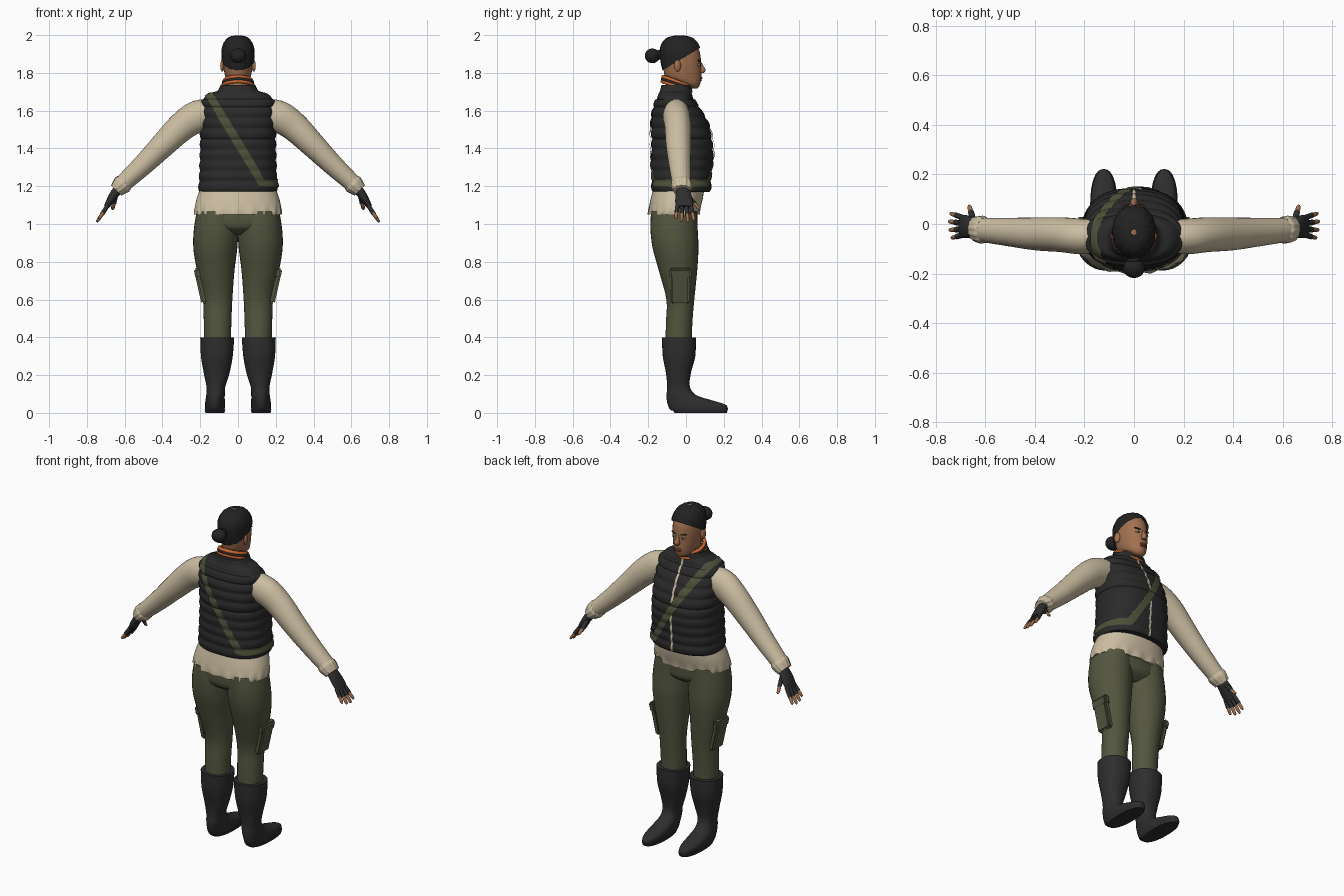
import bpy
import bmesh
from math import sin, cos, pi, copysign, radians
from mathutils import Vector, Matrix

cube = bpy.data.objects.get("Cube")
if cube:
    bpy.data.objects.remove(cube, do_unlink=True)


def material(name, rgb):
    mat = bpy.data.materials.new(name)
    mat.use_nodes = True
    color = (*rgb, 1)
    mat.diffuse_color = color
    mat.node_tree.nodes["Principled BSDF"].inputs["Base Color"].default_value = color
    return mat


VEST = material("charcoal quilt", (.023, .023, .024))
BOOT = material("black rubber", (.027, .027, .027))
HAIR = material("black hair", (.017, .016, .017))
SHIRT = material("cream cloth", (.60, .51, .36))
PANTS = material("olive cloth", (.087, .092, .05))
STRAP = material("olive webbing", (.075, .08, .042))
SKIN = material("skin", (.36, .165, .08))
SCARF = material("orange knit", (.62, .14, .03))
LIPS = material("lips", (.23, .075, .045))
EYES = material("eye white", (.55, .48, .42))


def finish(name, bm, mat, angle=45):
    bmesh.ops.recalc_face_normals(bm, faces=bm.faces)
    mesh = bpy.data.meshes.new(name)
    bm.to_mesh(mesh)
    bm.free()
    mesh.materials.append(mat)
    mesh.shade_smooth()
    mesh.set_sharp_from_angle(angle=radians(angle))
    obj = bpy.data.objects.new(name, mesh)
    bpy.context.collection.objects.link(obj)
    return obj


def resample(stations, steps):
    """Smooth curve through the stations, all components at once."""
    last = len(stations) - 1
    out = []
    for i in range(last):
        p0, p1 = stations[max(i - 1, 0)], stations[i]
        p2, p3 = stations[i + 1], stations[min(i + 2, last)]
        for s in range(steps):
            t = s / steps
            out.append([b + .5 * t * (c - a + t * (2 * a - 5 * b + 4 * c - d
                        + t * (3 * (b - c) + d - a)))
                        for a, b, c, d in zip(p0, p1, p2, p3)])
    return out + [list(stations[last])]


def loft(name, stations, mat, steps=5, sides=32, power=2.0, along=False,
         grow=0, bulge=None, cuts=(), capped=True):
    """Skin oval rings (x, y, z, radius_u, radius_v); level, or square to the path."""
    rows = resample(stations, steps)
    centers = [Vector(r[:3]) for r in rows]
    bm = bmesh.new()
    rings = []
    for i, row in enumerate(rows):
        u, v = Vector((1, 0, 0)), Vector((0, 1, 0))
        if along:
            u = v
            tangent = centers[min(i + 1, len(rows) - 1)] - centers[max(i - 1, 0)]
            v = tangent.cross(u).normalized()
        ring = []
        for k in range(sides):
            a = 2 * pi * k / sides
            extra = grow + (bulge(row[2], a) if bulge else 0)
            cu, cv = (copysign(abs(f) ** (2 / power), f) for f in (cos(a), sin(a)))
            ring.append(bm.verts.new(centers[i] + u * cu * (row[3] + extra)
                                     + v * cv * (row[4] + extra)))
        rings.append(ring)
    for low, high in zip(rings, rings[1:]):
        for k in range(sides):
            n = (k + 1) % sides
            bm.faces.new((low[k], low[n], high[n], high[k]))
    if capped:
        bm.faces.new(rings[0])
        bm.faces.new(rings[-1])
    for co, normal in cuts:
        bmesh.ops.bisect_plane(bm, geom=bm.verts[:] + bm.edges[:] + bm.faces[:],
                               plane_co=co, plane_no=normal, clear_outer=True)
    return finish(name, bm, mat)


def ball(name, loc, size, mat, tilt=0, turn=0):
    bm = bmesh.new()
    bmesh.ops.create_uvsphere(bm, u_segments=20, v_segments=12, radius=1)
    bm.transform(Matrix.Translation(loc) @ Matrix.Rotation(turn, 4, 'Z')
                 @ Matrix.Rotation(tilt, 4, 'Y') @ Matrix.Diagonal((*size, 1)))
    return finish(name, bm, mat)


def block(name, loc, size, mat, tilt=0):
    bm = bmesh.new()
    bmesh.ops.create_cube(bm, size=1)
    bm.transform(Matrix.Diagonal((*size, 1)))
    bmesh.ops.bevel(bm, geom=bm.edges[:], offset=.009, segments=2, affect='EDGES')
    bm.transform(Matrix.Translation(loc) @ Matrix.Rotation(tilt, 4, 'Y'))
    return finish(name, bm, mat)


def ring(name, loc, rx, ry, thick, mat, tilt):
    """Tilted oval band around the neck."""
    bpy.ops.mesh.primitive_torus_add(major_radius=1, minor_radius=thick / rx,
                                     major_segments=36, minor_segments=8)
    obj = bpy.context.object
    obj.name = name
    obj.data.transform(Matrix.Translation(loc) @ Matrix.Rotation(tilt, 4, 'X')
                       @ Matrix.Diagonal((rx, ry, rx, 1)))
    obj.data.materials.append(mat)
    obj.data.shade_smooth()


# Quilted vest with strap and zip cut from the same surface
TORSO = [(0, -.025, 1.17, .203, .15), (0, -.024, 1.27, .198, .153),
         (0, -.02, 1.4, .194, .156), (0, -.03, 1.51, .194, .147),
         (0, -.048, 1.6, .19, .124), (0, -.057, 1.655, .186, .1),
         (0, -.057, 1.69, .155, .088), (0, -.055, 1.705, .11, .083),
         (0, -.052, 1.735, .092, .078)]


def quilt(z, a):
    return .009 * abs(sin(pi * (z - 1.17) / .056)) ** .6 if z < 1.66 else 0


def vest_layer(name, mat, grow, cuts=()):
    loft(name, TORSO, mat, steps=14, sides=56, power=2.4, grow=grow,
         bulge=quilt, cuts=cuts, capped=not cuts)


vest_layer("vest", VEST, 0)
slant = Vector((1.65, 0, 1)).normalized()
middle = Vector((0, 0, 1.43))
vest_layer("shoulder_strap", STRAP, .007,
           [(middle + slant * .022, slant), (middle - slant * .022, -slant),
            ((0, 0, 1.2), (0, 0, -1)), ((0, 0, 1.695), (0, 0, 1))])
vest_layer("hip_strap", STRAP, .007,
           [((0, 0, 1.238), (0, 0, 1)), ((0, 0, 1.195), (0, 0, -1)),
            ((.13, 0, 0), (-1, 0, 0))])
vest_layer("front_zip", SHIRT, .003,
           [((.006, 0, 0), (1, 0, 0)), ((-.006, 0, 0), (-1, 0, 0)),
            ((0, .02, 0), (0, -1, 0))])

# Shirt tail with a gathered hem
loft("shirt_tail", [(0, -.065, 1.05, .228, .134), (0, -.062, 1.075, .23, .136),
                    (0, -.05, 1.13, .22, .138), (0, -.035, 1.2, .195, .135)],
     SHIRT, sides=96, power=2.2,
     bulge=lambda z, a: .005 * sin(18 * a) * max(0, (1.1 - z) / .05))

# Trousers
loft("trouser_seat", [(0, -.06, .945, .09, .07), (0, -.062, .98, .185, .115),
                      (0, -.063, 1.03, .22, .123), (0, -.06, 1.1, .21, .12)], PANTS, power=2.2)

# Head and neck
loft("neck", [(0, -.055, 1.66, .07, .062), (0, -.05, 1.73, .058, .056),
              (0, -.04, 1.8, .056, .06)], SKIN)
SKULL = [(0, -.012, 1.775, .066, .093), (0, -.02, 1.82, .075, .1),
         (0, -.025, 1.87, .079, .104), (0, -.03, 1.92, .078, .1),
         (0, -.033, 1.96, .062, .08), (0, -.033, 1.982, .038, .05),
         (0, -.033, 1.991, .003, .004)]
loft("head", [(0, .045, 1.717, .016, .014), (0, .035, 1.727, .034, .034),
              (0, .014, 1.745, .053, .062)] + SKULL, SKIN)
loft("hair", [(x, y, z + .008, u, v) for x, y, z, u, v in SKULL], HAIR, grow=.008,
     cuts=[((0, 0, 1.888), (0, .6, -1))], sides=40, steps=8, capped=False,
     bulge=lambda z, a: .002 * sin(14 * a))
ball("hair_bun", (0, -.178, 1.89), (.044, .04, .039), HAIR)
ball("hair_tie", (0, -.145, 1.895), (.026, .02, .026), HAIR)
loft("nose", [(0, .07, 1.862, .008, .008), (0, .079, 1.84, .009, .012),
              (0, .086, 1.815, .015, .018), (0, .082, 1.8, .013, .012)], SKIN, sides=16)
ball("upper_lip", (0, .079, 1.772, ), (.024, .008, .006), LIPS)
ball("lower_lip", (0, .076, 1.761), (.02, .008, .006), LIPS)

# Knitted neck warmer: two orange rolls with a dark one between
for i, (name, mat) in enumerate([("lower", SCARF), ("middle", VEST), ("upper", SCARF)]):
    ring(name + "_scarf_roll", (0, -.05, 1.728 + .013 * i), .08 - .003 * i, .08 - .002 * i,
         .010, mat, radians(-20))


def digit(name, start, end, r):
    """Gloved base and bare tip of one finger."""
    a, b = Vector(start), Vector(end)
    half = a.lerp(b, .55)
    loft(name + "_glove", [(*a, r, r), (*half, r, r)], BOOT, along=True, sides=12, steps=2)
    r *= .85
    loft(name + "_tip", [(*a.lerp(b, .45), r, r), (*a.lerp(b, .9), r * .85, r * .85),
                         (*b, r * .3, r * .3)], SKIN, along=True, sides=12, steps=3)


for side, s in (("left", 1), ("right", -1)):
    def flip(rows):
        return [(s * r[0], *r[1:]) for r in rows]

    # Face details
    ball(side + "_eye", (s * .031, .068, 1.842), (.014, .009, .006), EYES, turn=-s * .3)
    ball(side + "_iris", (s * .031, .074, 1.842), (.0055, .005, .0055), HAIR)
    ball(side + "_brow", (s * .033, .071, 1.863), (.019, .007, .0035), HAIR,
         tilt=-s * .15, turn=-s * .35)
    ball(side + "_ear", (s * .083, -.045, 1.838), (.01, .019, .031), SKIN, turn=s * .3)

    # Sleeve and cuff
    loft(side + "_sleeve", flip([
        (.14, -.05, 1.59, .066, .075), (.22, -.05, 1.567, .072, .084),
        (.3, -.043, 1.513, .07, .077), (.4, -.04, 1.415, .066, .066),
        (.5, -.033, 1.315, .058, .056), (.6, -.025, 1.222, .05, .047),
        (.622, -.022, 1.2, .05, .045)]), SHIRT, along=True)
    loft(side + "_cuff", flip([
        (.6, -.024, 1.222, .05, .046), (.615, -.023, 1.207, .055, .05),
        (.645, -.02, 1.178, .047, .037)]), SHIRT, along=True, sides=48,
        bulge=lambda z, a: .002 * sin(12 * a))

    # Gloved hand
    loft(side + "_palm", flip([
        (.625, -.018, 1.195, .032, .026), (.655, -.014, 1.157, .041, .024),
        (.68, -.01, 1.118, .047, .019), (.697, -.009, 1.09, .043, .014)]),
        BOOT, along=True)
    for i, name in enumerate(("little", "ring", "middle", "index")):
        reach = (.85, 1, 1.05, .95)[i]
        base = Vector((s * .688, -.044 + .023 * i, 1.1))
        digit(f"{side}_{name}_finger", base,
              base + Vector((s * .057, -.014 + .011 * i, -.086)) * reach, .0115)
    digit(side + "_thumb", (s * .648, .012, 1.15), (s * .665, .073, 1.075), .013)

    # Trouser leg and cargo pocket
    loft(side + "_trouser_leg", flip([
        (.108, -.04, .36, .07, .07), (.108, -.036, .48, .073, .07),
        (.108, -.03, .6, .078, .074), (.118, -.042, .75, .099, .101),
        (.12, -.055, .87, .116, .121), (.116, -.063, .97, .118, .125),
        (.106, -.063, 1.07, .112, .122)]), PANTS)
    block(side + "_pocket", (s * .196, -.03, .67), (.035, .1, .185), PANTS, tilt=s * .22)
    block(side + "_pocket_flap", (s * .212, -.03, .74), (.036, .116, .055), PANTS,
          tilt=s * .22)

    # Rubber boot
    loft(side + "_boot", flip([
        (.11, -.037, .398, .09, .09), (.112, -.037, .3, .084, .086),
        (.113, -.04, .21, .068, .066), (.117, -.04, .14, .05, .06),
        (.119, -.025, .095, .049, .078), (.121, .015, .068, .051, .117),
        (.122, .055, .045, .053, .152), (.122, .066, .025, .052, .155),
        (.122, .07, .012, .05, .148)]), BOOT, power=2.2)
    loft(side + "_boot_sole", flip([
        (.122, .078, 0, .05, .138), (.122, .074, .018, .055, .148)]),
        BOOT, steps=1, power=2.3)
